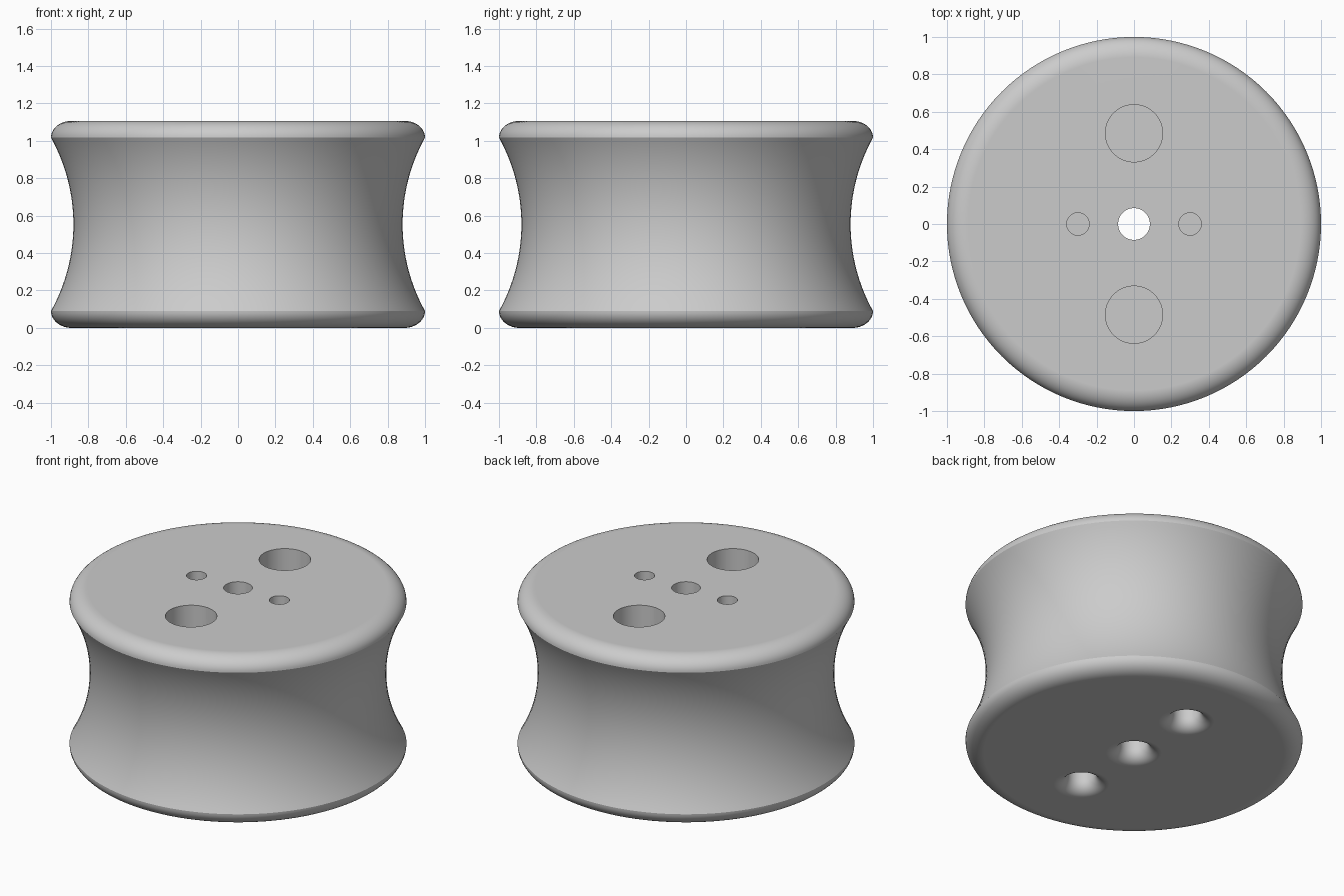
import bpy, bmesh
from math import sin, cos, pi, tau, asin

cube = bpy.data.objects.get("Cube")
if cube:
    bpy.data.objects.remove(cube, do_unlink=True)

HEIGHT, RIM, WAIST = 1.107, 1.0, 0.88
EDGE_W, EDGE_H = 0.11, 0.09        # rounded rim size
BORE, FLARE = 0.085, 0.08          # small hole radius and its rounded mouth

grey = bpy.data.materials.new("plain grey")
grey.use_nodes = True
grey.diffuse_color = (0.6, 0.6, 0.6, 1)
bsdf = grey.node_tree.nodes["Principled BSDF"]
bsdf.inputs["Base Color"].default_value = grey.diffuse_color
bsdf.inputs["Roughness"].default_value = 0.6


def lathe(name, profile, steps, closed=False, location=(0, 0, 0)):
    """Revolve (radius, height) points around the z axis."""
    bm = bmesh.new()
    verts = [bm.verts.new((r, 0, z)) for r, z in profile]
    edges = [bm.edges.new(pair) for pair in zip(verts, verts[1:])]
    if closed:
        edges.append(bm.edges.new((verts[-1], verts[0])))
    bmesh.ops.spin(bm, geom=verts + edges, cent=(0, 0, 0), axis=(0, 0, 1),
                   angle=tau, steps=steps, use_duplicate=False)
    bmesh.ops.remove_doubles(bm, verts=bm.verts, dist=0.0001)
    bmesh.ops.recalc_face_normals(bm, faces=bm.faces)
    mesh = bpy.data.meshes.new(name)
    bm.to_mesh(mesh)
    bm.free()
    obj = bpy.data.objects.new(name, mesh)
    obj.location = location
    mesh.materials.append(grey)
    bpy.context.collection.objects.link(obj)
    return obj


def mouth(count=10):
    """Rounded mouth of a bottom hole, from the underside up to the bore."""
    angles = [pi / 2 * i / count for i in range(count + 1)]
    return [(BORE + FLARE * (1 - sin(a)), FLARE * (1 - cos(a))) for a in angles]


# Outer profile: rounded rim, concave side, mirrored rounded rim
quarter = [pi / 2 * i / 12 for i in range(13)]
lower_rim = [(RIM - EDGE_W + EDGE_W * sin(a), EDGE_H * (1 - cos(a))) for a in quarter]
upper_rim = [(r, HEIGHT - z) for r, z in reversed(lower_rim)]
half, sag = HEIGHT / 2 - EDGE_H, RIM - WAIST
radius = (half ** 2 + sag ** 2) / (2 * sag)
sweep = asin(half / radius)
side = []
for i in range(1, 32):
    a = sweep * (i / 16 - 1)
    side.append((WAIST + radius * (1 - cos(a)), HEIGHT / 2 + radius * sin(a)))

# Spool body with a through bore, flared at the underside
body = lathe("spool_body",
             mouth()[::-1] + lower_rim + side + upper_rim + [(BORE, HEIGHT)],
             128, closed=True)

# Blind holes: wide and narrow pairs on top, a flared pair underneath
cutters = []
for s in (-1, 1):
    for name, r, depth, place in (("wide", 0.153, 0.45, (0, 0.485 * s, HEIGHT)),
                                  ("narrow", 0.06, 0.4, (0.3 * s, 0, HEIGHT))):
        cutters.append(lathe(name + "_hole_cutter",
                             [(0, -depth), (r, -depth), (r, 0.05), (0, 0.05)],
                             64, location=place))
    flared = [(0, -0.03), (BORE + FLARE, -0.03)] + mouth() + [(BORE, 0.4), (0, 0.4)]
    cutters.append(lathe("flared_hole_cutter", flared, 64,
                         location=(0, 0.485 * s, 0)))

bpy.ops.object.select_all(action="DESELECT")
bpy.context.view_layer.objects.active = body
body.select_set(True)
for cutter in cutters:
    mod = body.modifiers.new("hole", "BOOLEAN")
    mod.operation, mod.solver, mod.object = "DIFFERENCE", "EXACT", cutter
    bpy.ops.object.modifier_apply(modifier=mod.name)
for cutter in cutters:
    bpy.data.objects.remove(cutter, do_unlink=True)

# Smooth curved walls, crisp creases, level flats
bpy.ops.object.shade_smooth_by_angle(angle=pi / 9)
weighted = body.modifiers.new("even_shading", "WEIGHTED_NORMAL")
weighted.keep_sharp = True
